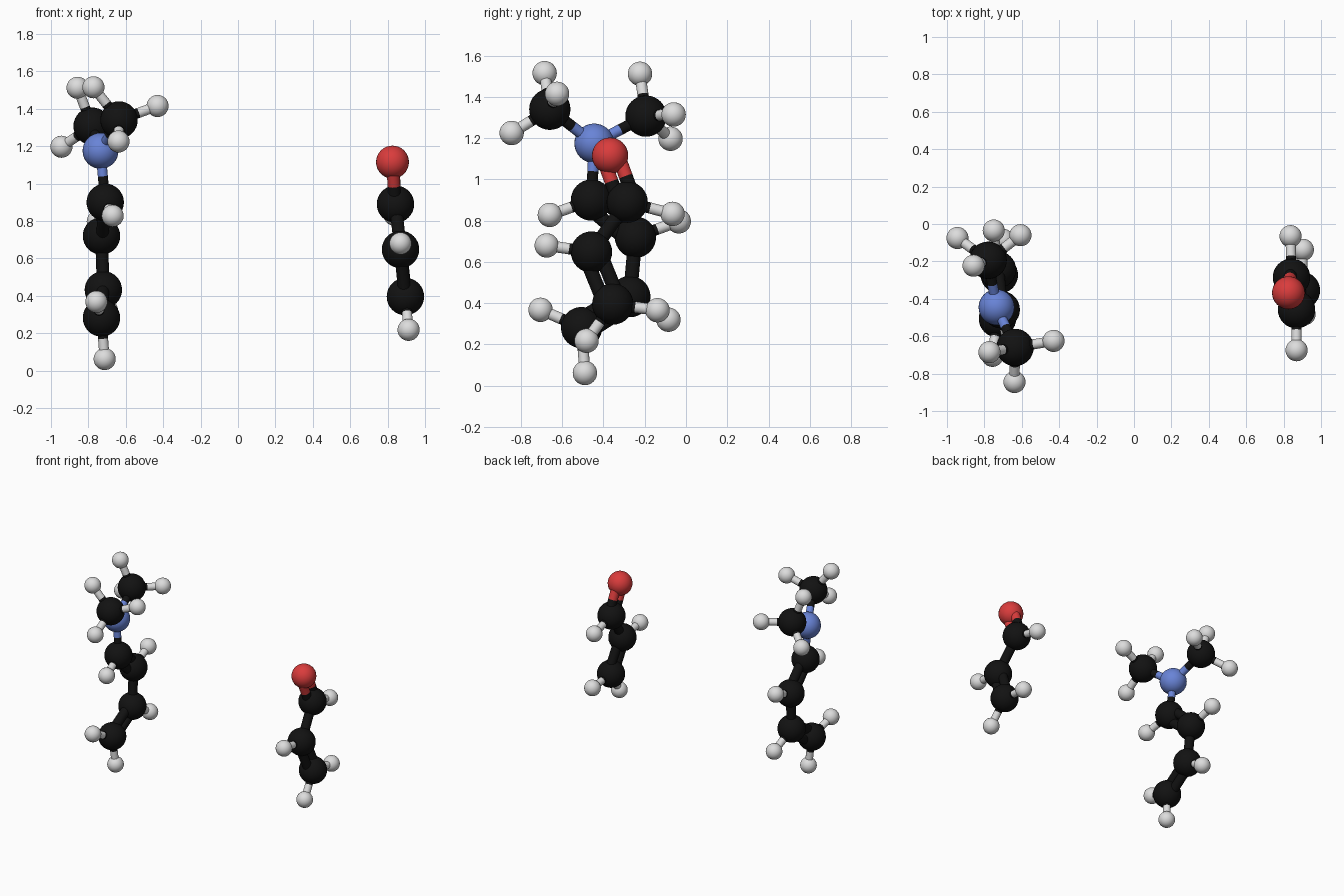
import bpy
from mathutils import Vector

cube = bpy.data.objects.get("Cube")
if cube:
    bpy.data.objects.remove(cube, do_unlink=True)


def material(name, rgb):
    m = bpy.data.materials.new(name)
    m.use_nodes = True
    colour = (*rgb, 1)
    m.diffuse_color = colour
    bsdf = next(n for n in m.node_tree.nodes if n.type == 'BSDF_PRINCIPLED')
    bsdf.inputs["Base Color"].default_value = colour
    bsdf.inputs["Roughness"].default_value = 0.6
    return m


# Element kinds: label, radius, material
KINDS = {
    "C": ("carbon", 0.1, material("black", (0.006, 0.006, 0.006))),
    "H": ("hydrogen", 0.059, material("pale grey", (0.72, 0.72, 0.72))),
    "N": ("nitrogen", 0.096, material("blue", (0.14, 0.23, 0.68))),
    "O": ("oxygen", 0.088, material("red", (0.7, 0.045, 0.045))),
}

# Ball centres; the first letter of each key is the element
ATOMS = {
    # chain with the nitrogen head
    "N1": (-0.735, -0.445, 1.175),
    "C1": (-0.71, -0.458, 0.90),
    "C2": (-0.73, -0.245, 0.72),
    "C3": (-0.72, -0.272, 0.432),
    "C4": (-0.73, -0.506, 0.282),
    "C8": (-0.636, -0.66, 1.34),
    "C9": (-0.78, -0.194, 1.307),
    "H1": (-0.67, -0.66, 0.828),
    "H2": (-0.75, -0.035, 0.797),
    "H3": (-0.70, -0.085, 0.32),
    "H4": (-0.757, -0.705, 0.368),
    "H5": (-0.713, -0.49, 0.062),
    "H6": (-0.773, -0.685, 1.515),
    "H7": (-0.43, -0.625, 1.415),
    "H8": (-0.639, -0.845, 1.225),
    "H9": (-0.858, -0.223, 1.512),
    "H10": (-0.944, -0.075, 1.197),
    "H11": (-0.607, -0.06, 1.315),
    # short chain with the oxygen head
    "O1": (0.826, -0.368, 1.115),
    "C5": (0.842, -0.285, 0.89),
    "C6": (0.869, -0.458, 0.648),
    "C7": (0.895, -0.355, 0.396),
    "H12": (0.837, -0.065, 0.833),
    "H13": (0.869, -0.675, 0.68),
    "H14": (0.903, -0.138, 0.366),
    "H15": (0.912, -0.482, 0.218),
}

SINGLE = """N1-C1 N1-C8 N1-C9 C2-C3 C5-C6 C1-H1 C2-H2 C3-H3 C4-H4 C4-H5
C8-H6 C8-H7 C8-H8 C9-H9 C9-H10 C9-H11 C5-H12 C6-H13 C7-H14 C7-H15""".split()
DOUBLE = "C1-C2 C3-C4 C6-C7 C5-O1".split()


def finish(name, mat):
    obj = bpy.context.object
    obj.name = name
    obj.data.materials.append(mat)
    bpy.ops.object.shade_smooth_by_angle()


def ball(key, centre):
    label, radius, mat = KINDS[key[0]]
    bpy.ops.mesh.primitive_uv_sphere_add(segments=32, ring_count=16,
                                         radius=radius, location=centre)
    finish(f"{label}_ball_{key[1:]}", mat)


def rod(name, start, end, radius, mat):
    axis = end - start
    bpy.ops.mesh.primitive_cylinder_add(
        vertices=20, radius=radius, depth=axis.length,
        location=(start + end) / 2,
        rotation=axis.to_track_quat('Z', 'Y').to_euler())
    finish(name, mat)


def bond(pair, shift=0):
    """Two half rods that meet midway, each in its own ball's colour."""
    a, b = pair.split("-")
    pa, pb = Vector(ATOMS[a]), Vector(ATOMS[b])
    # double rods lie side by side in the upright plane of the chain
    offset = (pb - pa).cross(Vector((1, 0, 0))).normalized() * shift
    radius = 0.034 if a[0] == "C" and b[0] in "CO" else 0.027
    middle = (pa + pb) / 2
    for key, end in ((a, pa), (b, pb)):
        label, _, mat = KINDS[key[0]]
        rod(f"{label}_rod_{a}_{b}", end + offset, middle + offset, radius, mat)


# Balls
for key, centre in ATOMS.items():
    ball(key, centre)

# Single and paired rods
for pair in SINGLE:
    bond(pair)
for pair in DOUBLE:
    for side in (-1, 1):
        bond(pair, side * 0.037)
